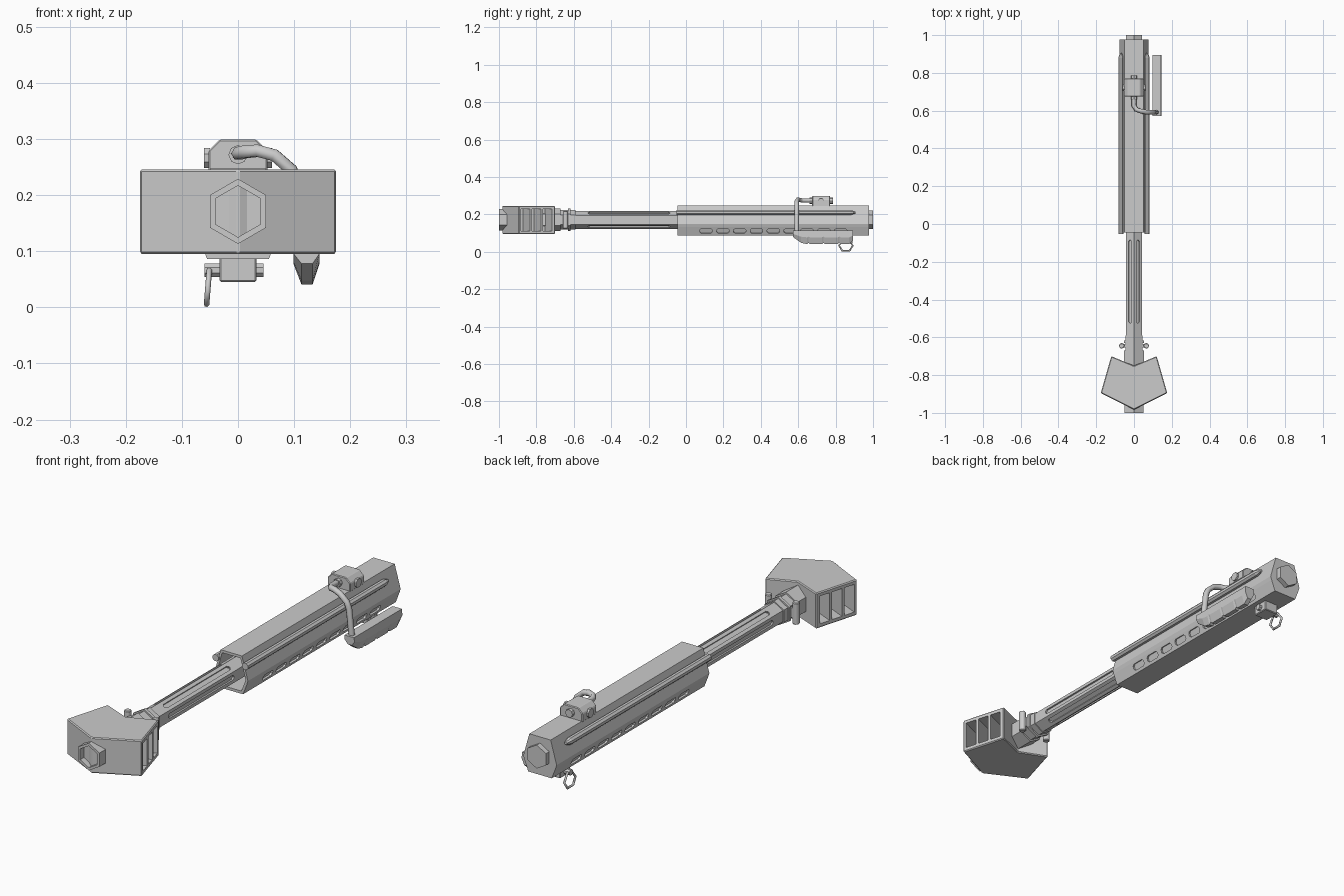
import bpy, bmesh, math
from mathutils import Vector, Matrix

if "Cube" in bpy.data.objects:
    bpy.data.objects.remove(bpy.data.objects["Cube"])

ZC = 0.171  # bore height


def make(name, bm):
    bmesh.ops.recalc_face_normals(bm, faces=bm.faces)
    me = bpy.data.meshes.new(name)
    bm.to_mesh(me)
    bm.free()
    ob = bpy.data.objects.new(name, me)
    bpy.context.collection.objects.link(ob)
    return ob


def loft(name, rings):
    """Skin equal-length point rings and cap both ends."""
    bm = bmesh.new()
    vs = [[bm.verts.new(p) for p in r] for r in rings]
    n = len(vs[0])
    for a, b in zip(vs, vs[1:]):
        for i in range(n):
            bm.faces.new((a[i], a[(i + 1) % n], b[(i + 1) % n], b[i]))
    bm.faces.new(vs[0])
    bm.faces.new(vs[-1])
    return make(name, bm)


def prism(name, pts, a, b, axis='Y'):
    """Extrude 2D points along an axis: Y uses (x,z), Z uses (x,y), X uses (y,z)."""
    put = {'Y': lambda p, t: (p[0], t, p[1]), 'Z': lambda p, t: (p[0], p[1], t),
           'X': lambda p, t: (t, p[0], p[1])}[axis]
    return loft(name, [[put(p, t) for p in pts] for t in (a, b)])


def ngon(u, v, r, n=6, start=90):
    return [(u + r * math.cos(math.radians(start + 360 * i / n)),
             v + r * math.sin(math.radians(start + 360 * i / n))) for i in range(n)]


def mirror_pts(half):
    return half + [(-x, z) for x, z in reversed(half)]


def bevel(ob, w):
    m = ob.modifiers.new('Bevel', 'BEVEL')
    m.width, m.segments = w, 1
    m.limit_method = 'ANGLE'
    return ob


def cut(ob, cutter):
    cutter.hide_render = True
    cutter.hide_set(True)
    m = ob.modifiers.new('Cut', 'BOOLEAN')
    m.object, m.solver = cutter, 'EXACT'


def tube(name, pts, r, cyclic=False, sides=1):
    cu = bpy.data.curves.new(name, 'CURVE')
    cu.dimensions = '3D'
    cu.bevel_depth, cu.bevel_resolution, cu.use_fill_caps = r, sides, True
    sp = cu.splines.new('POLY')
    sp.points.add(len(pts) - 1)
    for q, p in zip(sp.points, pts):
        q.co = (*p, 1)
    sp.use_cyclic_u = cyclic
    ob = bpy.data.objects.new(name, cu)
    bpy.context.collection.objects.link(ob)
    return ob


def slot(half_len, half_w, c):
    """Chamfered slot outline, centred on (0,0)."""
    L, w = half_len, half_w
    return [(L, w - c), (L - c, w), (c - L, w), (-L, w - c),
            (-L, c - w), (c - L, -w), (L - c, -w), (L, c - w)]


# Arrowhead muzzle brake with three swept ports on each side
arrow = [(0, -0.983), (0.176, -0.895), (0.12, -0.70), (0, -0.75), (-0.12, -0.70), (-0.176, -0.895)]
brake = bevel(prism('muzzle_brake', arrow, 0.095, 0.246, 'Z'), 0.004)
A, B = Vector((0.176, -0.895)), Vector((0.12, -0.70))
inward = Vector((-0.91, -0.41))
for s in (1, -1):
    for i in range(3):
        p, q = A.lerp(B, 0.07 + 0.30 * i), A.lerp(B, 0.31 + 0.30 * i)
        pts = [p - inward * 0.03, q - inward * 0.03, q + inward * 0.09, p + inward * 0.09]
        cut(brake, prism('port_cutter', [(s * v.x, v.y) for v in pts], 0.112, 0.229, 'Z'))

# Hexagonal muzzle with recessed bore
muzzle = prism('muzzle_ring', ngon(0, ZC, 0.058), -1.0, -0.93)
cut(muzzle, prism('bore_cutter', ngon(0, ZC, 0.046), -1.02, -0.975))

# Collars behind the brake, clamp ring and clamp pins
prism('brake_collar', ngon(0, ZC, 0.06), -0.78, -0.67)
prism('brake_neck', ngon(0, ZC, 0.053), -0.68, -0.59)
prism('clamp_ring', ngon(0, ZC, 0.06), -0.63, -0.617)
for s in (1, -1):
    bevel(prism('clamp_pin', ngon(s * 0.065, -0.645, 0.015, 8, 22.5), 0.125, 0.217, 'Z'), 0.003)
    prism('clamp_lug', slot(0.018, 0.018, 0.004) and [(s * 0.035, 0.15), (s * 0.065, 0.15),
          (s * 0.065, 0.192), (s * 0.035, 0.192)], -0.655, -0.635)

# Fluted hexagonal barrel
barrel = prism('barrel', ngon(0, ZC, 0.048), -0.62, 0.4)
for k in range(6):
    rot = Matrix.Rotation(math.radians(60 * k), 4, 'Y')
    f = prism('flute_cutter', [(y - 0.305, z) for y, z in slot(0.22, 0.010, 0.008)], 0.034, 0.06, 'X')
    f.data.transform(Matrix.Translation((0, 0, ZC)) @ rot)
    cut(barrel, f)

# Handguard shell, hollow at the front
section = mirror_pts([(0.05, 0.247), (0.078, 0.148), (0.073, 0.132), (0.055, 0.086)])
guard = prism('handguard', section, -0.045, 0.978)
inner = [(x * 0.86, 0.168 + (z - 0.168) * 0.86) for x, z in section]
cut(guard, prism('hollow_cutter', inner, -0.06, 0.3))
prism('rear_boss', ngon(0, ZC, 0.05), 0.95, 1.0)
prism('rear_boss_face', ngon(0, ZC, 0.034), 0.98, 0.9999)

# Vent slots along both lower sides
tilt = math.atan2(0.018, 0.046)
for s in (1, -1):
    for i in range(9):
        v = prism('vent_cutter', slot(0.033, 0.014, 0.008), -0.008, 0.03, 'X')
        v.data.transform(Matrix.Translation((0.065, 0.107 + 0.09 * i, 0.111))
                         @ Matrix.Rotation(tilt, 4, 'Y'))
        if s < 0:
            v.data.transform(Matrix.Scale(-1, 4, (1, 0, 0)))
            v.data.flip_normals()
        cut(guard, v)

# Side rails with pointed rear ends
for s in (1, -1):
    loft('side_rail', [[(x, y, z) for x, z in ngon(s * 0.069, 0.21, r, 8, 22.5)]
                       for y, r in ((-0.052, 0.015), (0.88, 0.015), (0.905, 0.006))])

# Carry handle mount on top with pivot knob
mount = mirror_pts([(0.033, 0.299), (0.053, 0.279), (0.053, 0.243)])
bevel(prism('handle_mount', mount, 0.675, 0.77), 0.003)
prism('mount_plug', ngon(0, 0.272, 0.017, 8), 0.66, 0.785)
for s in (1, -1):
    prism('pivot_knob', ngon(0.722, 0.266, 0.019, 8, 22.5), s * 0.05, s * 0.061, 'X')

# Bent arm from the mount round to the folded grip
tube('handle_arm', [(0, 0.69, 0.274), (0, 0.625, 0.274), (0.012, 0.606, 0.277), (0.035, 0.598, 0.279),
                    (0.065, 0.592, 0.271), (0.095, 0.592, 0.245), (0.106, 0.592, 0.22),
                    (0.12, 0.592, 0.10)], 0.0125)

# Folded grip with finger grooves
grip_sec = [(-0.022, 0.0), (0.022, 0.0), (0.024, 0.5), (0.012, 1.0), (-0.008, 1.0), (-0.022, 0.5)]
stations = [(0.573, 0.078), (0.615, 0.048)]
for y in (0.655, 0.735, 0.82):
    stations += [(y - 0.008, 0.041), (y, 0.049), (y + 0.008, 0.041)]
stations += [(0.872, 0.041), (0.894, 0.06)]
loft('carry_grip', [[(0.121 + x, y, 0.113 + (zb - 0.113) * t) for x, t in grip_sec] for y, zb in stations])

# Sling mount below, its cross pin and hanging loop
bevel(prism('sling_block', [(-0.033, 0.045), (0.033, 0.045), (0.033, 0.09), (-0.033, 0.09)], 0.82, 0.89), 0.003)
prism('sling_pin', ngon(0.855, 0.066, 0.013, 8, 22.5), -0.06, 0.045, 'X')
loop = [(0.842, 0.066), (0.868, 0.066), (0.892, 0.033), (0.874, 0.005), (0.836, 0.005), (0.818, 0.033)]
tube('sling_loop', [(-0.054 + (z - 0.03) * 0.08, y, z) for y, z in loop], 0.005, True)
